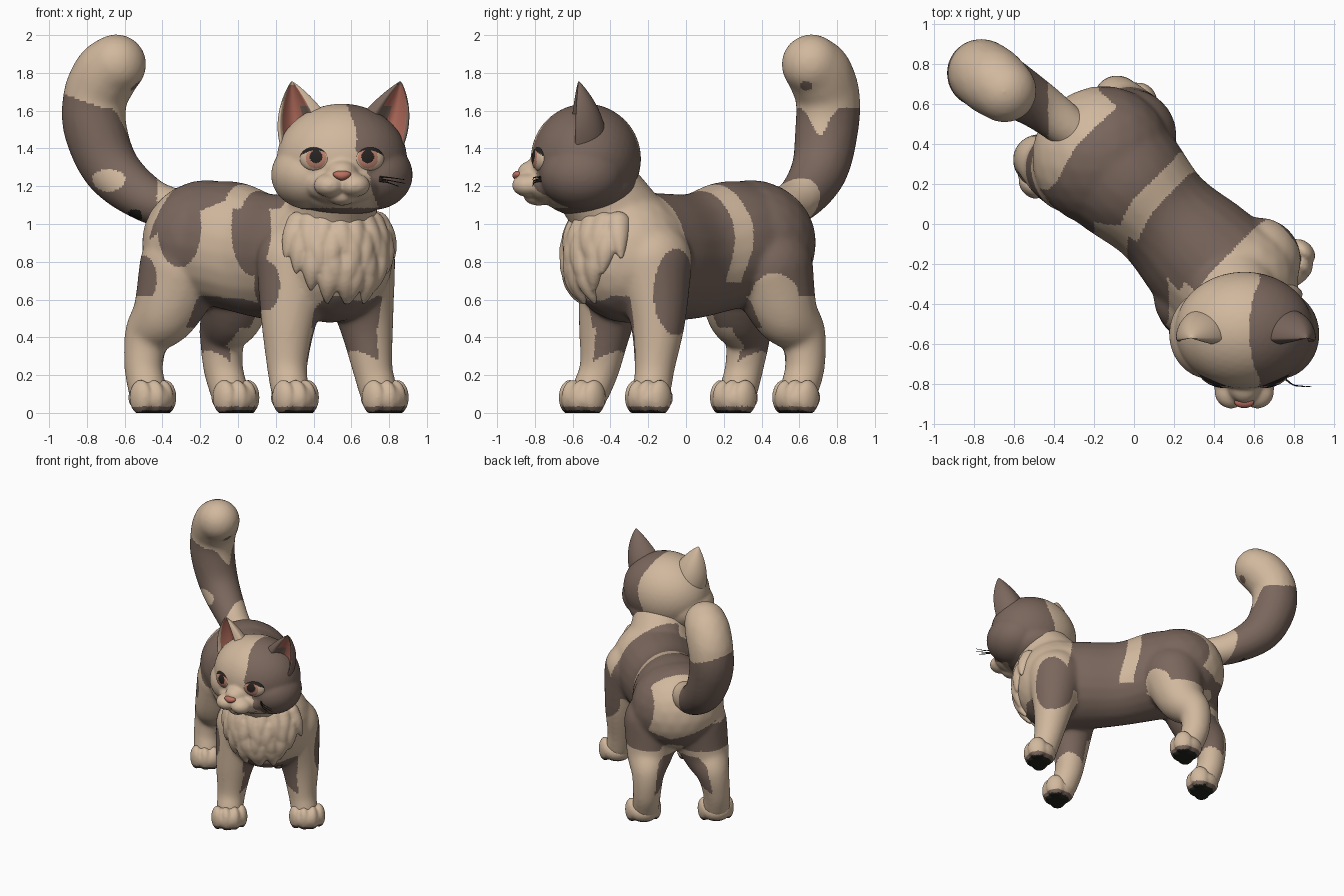
import bpy, bmesh, math
from mathutils import Vector, Matrix

if "Cube" in bpy.data.objects:
    bpy.data.objects.remove(bpy.data.objects["Cube"])

CREAM, BROWN, PINK, IRIS, DARK, SOLE = range(6)
COLOURS = [("cream fur", (0.64, 0.48, 0.34)), ("brown fur", (0.195, 0.135, 0.108)),
           ("pink skin", (0.48, 0.16, 0.115)), ("salmon iris", (0.50, 0.22, 0.15)),
           ("dark pupil", (0.02, 0.016, 0.014)), ("dark sole", (0.016, 0.018, 0.012))]
MATS = []
for n, c in COLOURS:
    m = bpy.data.materials.new(n)
    m.diffuse_color = (*c, 1)
    m.use_nodes = True
    m.node_tree.nodes["Principled BSDF"].inputs["Base Color"].default_value = m.diffuse_color
    MATS.append(m)

YAW = -math.pi / 4                      # the body points along +x -y
F, S = Vector((.7071, -.7071, 0)), Vector((.7071, .7071, 0))
MID = Vector((.09, .09, 0))


def blob(bm, c, r, yaw=0, sub=3):
    M = Matrix.Translation(c) @ Matrix.Rotation(yaw, 4, 'Z') @ Matrix.Diagonal((*r, 1))
    bmesh.ops.create_icosphere(bm, subdivisions=sub, radius=1, matrix=M)


def spline(pts, steps=8):
    """Catmull-Rom through tuples of any length."""
    p = [Vector(q) for q in pts]
    p = [2 * p[0] - p[1]] + p + [2 * p[-1] - p[-2]]
    out = []
    for i in range(1, len(p) - 2):
        a, b, c, d = p[i - 1:i + 3]
        for k in range(steps):
            t = k / steps
            out.append(.5 * (2 * b + (c - a) * t + (2 * a - 5 * b + 4 * c - d) * t * t
                             + (3 * b - a - 3 * c + d) * t ** 3))
    return out + [p[-2]]


def tube(bm, pts, steps=8):
    for q in spline(pts, steps):
        blob(bm, q[:3], (q[3],) * 3)


def finish(name, bm, rule, voxel=0, smooth=0, floor=False):
    """Fuse the blobs into one skin, then colour the faces by rule."""
    me = bpy.data.meshes.new(name)
    bm.to_mesh(me)
    bm.free()
    ob = bpy.data.objects.new(name, me)
    bpy.context.collection.objects.link(ob)
    if voxel:
        m = ob.modifiers.new("fuse", 'REMESH')
        m.mode, m.voxel_size = 'VOXEL', voxel
        m = ob.modifiers.new("soften", 'SMOOTH')
        m.factor, m.iterations = .5, smooth
        dg = bpy.context.evaluated_depsgraph_get()
        me = bpy.data.meshes.new_from_object(ob.evaluated_get(dg))
        ob.modifiers.clear()
        ob.data = me
    me.name = name
    if floor:
        for v in me.vertices:
            v.co.z = max(v.co.z, 0)
    me.materials.clear()
    for m in MATS:
        me.materials.append(m)
    for p in me.polygons:
        p.use_smooth = True
        p.material_index = rule(p.center, p.normal) if callable(rule) else rule
    return ob


def inside(c, x, y, z, rx, ry, rz):
    return ((c.x - x) / rx) ** 2 + ((c.y - y) / ry) ** 2 + ((c.z - z) / rz) ** 2 < 1


# Body: ellipsoids along the spine, neck and four legs
bm = bmesh.new()
for t, zc, hw, hz in spline([(-.36, .90, .345, .325), (-.15, .88, .315, .345), (.08, .83, .275, .335),
                             (.32, .825, .31, .34), (.56, .83, .335, .345)], 12):
    blob(bm, MID + F * t + Vector((0, 0, zc)), (.13, hw, hz), YAW)
blob(bm, MID + F * -.355 + Vector((0, 0, .90)), (.345, .355, .335), YAW)
blob(bm, MID + F * .56 + Vector((0, 0, .83)), (.335, .34, .355), YAW)
tube(bm, [(.48, -.32, .98, .24), (.54, -.48, 1.2, .22)])
LEGS = [[(-.29, .28, .77, .235), (-.38, .28, .54, .175), (-.475, .325, .42, .125),
         (-.50, .31, .25, .104), (-.48, .28, .125, .103)],
        [(-.02, .44, .77, .235), (-.03, .52, .54, .175), (-.08, .615, .42, .125),
         (-.08, .63, .25, .107), (-.05, .60, .125, .103)],
        [(.31, -.36, .80, .215), (.27, -.42, .50, .15), (.26, -.455, .25, .109), (.275, -.50, .125, .103)],
        [(.62, -.18, .80, .215), (.675, -.15, .50, .15), (.71, -.165, .25, .109), (.74, -.18, .125, .103)]]
for leg in LEGS:
    tube(bm, leg)


def coat(c, n):
    d = c - MID
    t, s, z = d.dot(F), d.dot(S), c.z
    w = .03 * math.sin(9 * z + 7 * s)
    if inside(c, .18, -.33, .67, .095, .25, .20) or inside(c, .78, -.05, .64, .2, .125, .23):
        return BROWN                              # shoulders
    if z < .62:                                   # belly and inner legs
        if z > .45 and -.35 < t < .8 and (abs(s) < .2 or s > 0 and -.12 < t < .4):
            return BROWN
        side = n.dot(S) * (1 if s > 0 else -1)
        return BROWN if z > .23 - .1 * side and side < -.4 and z < .57 else CREAM
    if s < -.13 and z < (1.08 if t > 0 else 1.12 + .5 * (t + .05)):      # left flank spots
        spots = (inside(c, -.31, c.y, .98, .115, 1, .21) or inside(c, .07, c.y, .98, .105, 1, .25)
                 or inside(c, -.50, c.y, .71, .07, 1, .12))
        return BROWN if spots else CREAM
    if .05 + w < t < .47 + w - (.1 if s < -.15 else 0):
        return BROWN                              # saddle
    if t < -.06 + w:                              # rump
        if t < -.45 + w and s < .25 + w and z > .75 + .3 * abs(s - .1):
            return CREAM
        return CREAM if s > 0 and t > -.6 and inside(c, c.x, .47, .60, 1, .13, .14) else BROWN
    return BROWN if s > 0 and z < .69 and t < .4 else CREAM


finish("body", bm, coat, .012, 26)

# Paws with four toes and dark soles
bm = bmesh.new()
for x, y in [(-.475, .275), (-.035, .605), (.28, -.525), (.755, -.175)]:
    c = Vector((x, y, 0))
    blob(bm, c + F * .01 + Vector((0, 0, .08)), (.11, .118, .088), YAW)
    blob(bm, c + F * .045 + Vector((0, 0, .075)), (.10, .115, .09), YAW)
    for side, fwd in [(-.09, .035), (-.033, .07), (.033, .07), (.09, .035)]:
        blob(bm, c + S * side + F * fwd + Vector((0, 0, .082)), (.072, .048, .094), YAW)


def paw_rule(c, n):
    if c.z < .014 and n.z < -.6:
        return SOLE
    return BROWN if c.z < .035 else CREAM


finish("paws", bm, paw_rule, .009, 6, True)

# Chest ruff: rows of flat tufts pointing down
bm = bmesh.new()
chest = MID + F * .56
for row, (z, a0, a1, n) in enumerate([(1.00, -130, -12, 8), (.92, -119, -21, 7),
                                      (.83, -106, -34, 5), (.76, -90, -50, 4)]):
    for i in range(n):
        a = math.radians(a0 + (a1 - a0) * i / (n - 1))
        path = []
        for k, r in enumerate((.068, .058, .036, .010)):
            zz = z - .06 * k
            rad = .35 * math.sqrt(max(.1, 1 - ((zz - .83) / .37) ** 2)) - .056 + .016 * k
            aa = a + (.035 * k if i % 2 else -.02 * k)
            path.append((chest.x + rad * math.cos(aa), chest.y + rad * math.sin(aa), zz, r))
        tube(bm, path, 4)
finish("chest_ruff", bm, CREAM, .010, 5)

# Tail
bm = bmesh.new()
tube(bm, [(-.30, .46, 1.07, .105), (-.48, .595, 1.13, .122), (-.665, .705, 1.285, .150), (-.755, .745, 1.50, .168),
          (-.755, .75, 1.67, .172), (-.70, .71, 1.79, .174), (-.645, .665, 1.845, .16)], 12)


def tail_rule(c, n):
    if inside(c, -.54, .56, 1.05, .04, .1, .035):
        return SOLE
    edge = 1.63 - .35 * (c.x + .76)
    if n.x > .2:
        edge = 1.62 - .15 * math.exp(-((c.y - .71) / .06) ** 2)
    if c.z > edge:
        return BROWN if inside(c, -.58, .64, 1.74, .07, .04, .035) else CREAM
    return CREAM if c.x > -.43 or inside(c, -.68, .58, 1.23, .10, .09, .06) else BROWN


finish("tail", bm, tail_rule, .012, 14)

# Head with cheeks, jaw and muzzle
HX = .55
bm = bmesh.new()
blob(bm, (HX, -.53, 1.345), (.345, .292, .292), 0, 4)
blob(bm, (HX, -.52, 1.21), (.29, .27, .175), 0, 4)
blob(bm, (HX, -.78, 1.145), (.075, .08, .048))
blob(bm, (HX, -.78, 1.27), (.09, .115, .075))
blob(bm, (HX, -.72, 1.21), (.20, .135, .11))
for k in (-1, 1):
    blob(bm, (HX + k * .165, -.55, 1.26), (.21, .225, .185), 0, 4)
    blob(bm, (HX + k * .066, -.835, 1.205), (.084, .087, .063))


def head_rule(c, n):
    if c.z < 1.085 and c.y > -.76:
        return BROWN
    edge = .60 + .03 * math.sin(14 * c.z)
    if c.y < -.62:
        edge += .13 * min(1, max(0, (1.40 - c.z) / .15))
    return BROWN if c.x > edge else CREAM


finish("head", bm, head_rule, .010, 10)

# Ears: tapered cups, hollow and pink towards the outer front
for name, k, tip, fur in [("left_ear", -1, .285, CREAM), ("right_ear", 1, .86, BROWN)]:
    bm = bmesh.new()
    N, ROWS, rings, kinds = 48, 18, [], []
    base = HX + k * .195
    cut = [(i, math.cos(2 * math.pi * i / N), math.sin(2 * math.pi * i / N)) for i in range(N)]
    for j in range(ROWS + 1):
        u = j / ROWS
        g = (1 - u ** 1.9) * .97 + .12 * math.sqrt(max(0, 1 - u)) * u + .02
        ring = []
        for i, ca, sa in cut:
            y = .15 * g * sa if sa > 0 else .045 * g * sa
            e = (ca * k - .2) / .7                # hollow lies to the outer side
            if sa < -.01 and abs(e) < 1:
                y += .12 * g * (1 - e * e)
            wide = .135 if ca * k > 0 else .18    # broader towards the crown
            ring.append(bm.verts.new((base + (tip - base) * u + wide * g * ca, -.57 + y, 1.42 + .335 * u)))
        rings.append(ring)
    for j in range(ROWS):
        for i, ca, sa in cut:
            bm.faces.new((rings[j][i], rings[j][(i + 1) % N], rings[j + 1][(i + 1) % N], rings[j + 1][i]))
            kind = fur
            if sa < -.05 and abs(ca * k - .2) < .66 and j < ROWS - 1:
                kind = BROWN if ca * k < -.1 and j < 11 else PINK
            kinds.append(kind)
    bm.faces.new(rings[-1])
    ob = finish(name, bm, fur)
    ob.data.polygons.foreach_set("material_index", kinds + [fur])

# Eyes: pupil, iris, lid and pale rim by distance from the centre
for name, k in (("left_eye", -1), ("right_eye", 1)):
    bm = bmesh.new()
    M = (Matrix.Translation((HX + k * .143, -.772, 1.345)) @ Matrix.Rotation(k * .36, 4, 'Z')
         @ Matrix.Diagonal((.084, .038, .066, 1)) @ Matrix.Rotation(math.pi / 2, 4, 'X'))
    bmesh.ops.create_uvsphere(bm, u_segments=48, v_segments=48, radius=1, matrix=M)

    def eye_rule(c, n, k=k):
        dx, dz = c.x - HX - k * .137, c.z - 1.348
        if math.hypot(dx, dz - .008) < .034:
            return DARK
        if dz > .041 - 4 * dx * dx:
            return DARK
        return IRIS if math.hypot(dx, dz) < .054 else CREAM

    finish(name, bm, eye_rule)

# Nose
bm = bmesh.new()
blob(bm, (HX, -.889, 1.256), (.046, .030, .026))
for v in bm.verts:                                # narrower towards the bottom
    v.co.x = HX + (v.co.x - HX) * (1 + (v.co.z - 1.256) * 14)
finish("nose", bm, PINK)

# Whiskers on the right cheek
bm = bmesh.new()
for z0, z1, x1 in [(1.25, 1.235, .88), (1.24, 1.215, .885), (1.23, 1.20, .85)]:
    tube(bm, [(.73, -.745, z0, .005), (.79, -.80, (z0 + z1) / 2 + .005, .004), (x1, -.812, z1, .003)], 16)
finish("whiskers", bm, DARK, .003, 1)
